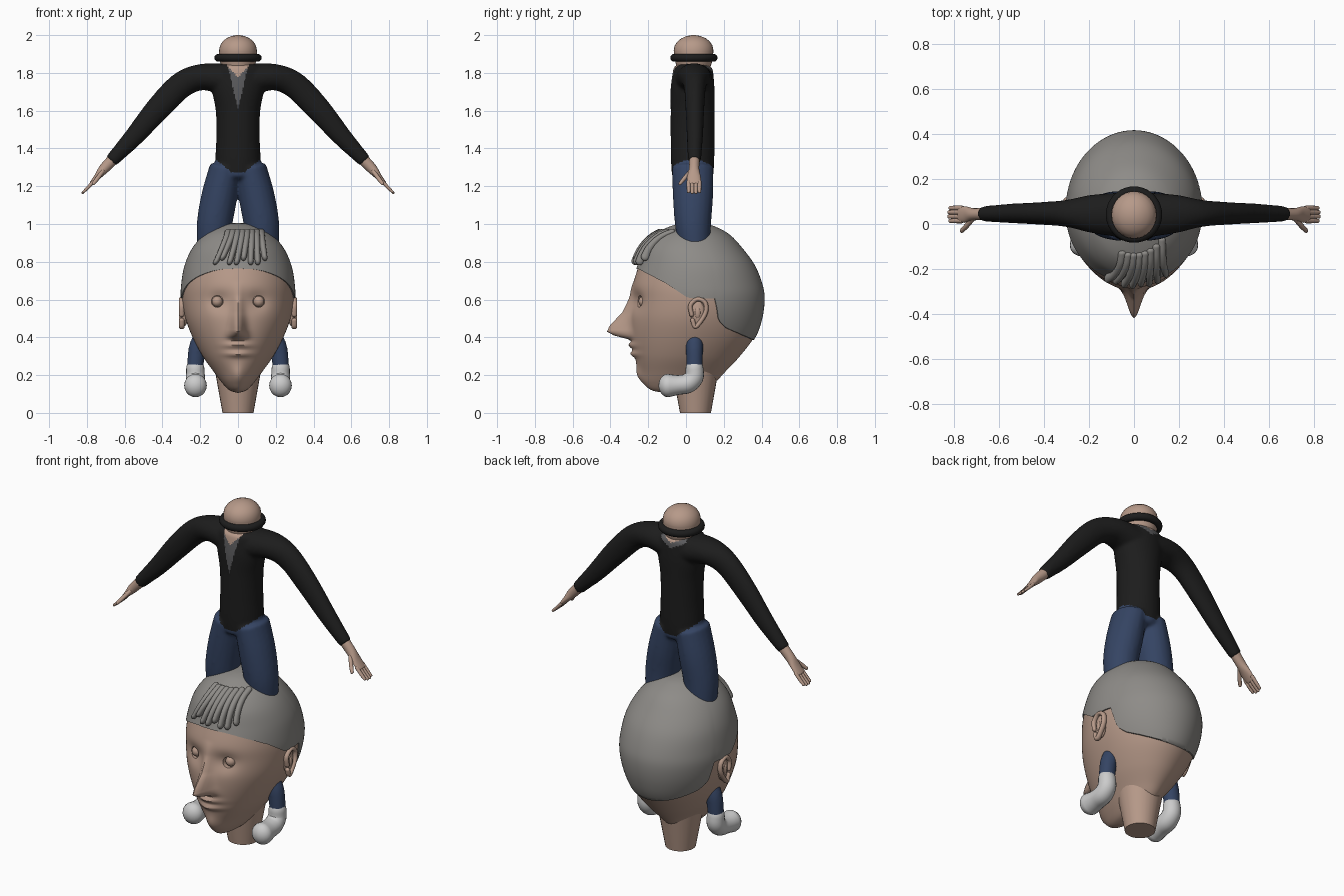
import bpy, bmesh, math
from mathutils import Vector

if "Cube" in bpy.data.objects:
    bpy.data.objects.remove(bpy.data.objects["Cube"])


def material(name, r, g, b):
    m = bpy.data.materials.new(name)
    m.use_nodes = True
    m.diffuse_color = (r, g, b, 1)
    node = m.node_tree.nodes["Principled BSDF"]
    node.inputs["Base Color"].default_value = (r, g, b, 1)
    node.inputs["Roughness"].default_value = 0.8
    return m


SKIN = material("skin", .47, .32, .25)
HAIR = material("grey_hair", .27, .26, .245)
SHIRT = material("black_shirt", .012, .012, .012)
PANTS = material("blue_trousers", .035, .058, .125)
SHOE = material("pale_shoe", .6, .6, .6)
GREY = material("grey_undershirt", .1, .1, .105)


def spline(keys, t):
    # Smooth value through a list of equal-length tuples
    n = len(keys) - 1
    i = min(int(t), n - 1)
    u = t - i
    a, b, c, d = (keys[min(max(j, 0), n)] for j in range(i - 1, i + 3))
    return [.5 * (2*q + (r-p)*u + (2*p - 5*q + 4*r - s)*u*u + (3*q - p - 3*r + s)*u**3)
            for p, q, r, s in zip(a, b, c, d)]


def gauss(v, s):
    return math.exp(-(v / s) ** 2)


def ramp(points, v):
    # Piecewise linear lookup
    for (a, p), (b, q) in zip(points, points[1:]):
        if v <= b:
            return p + (q - p) * max(0, (v - a) / (b - a))
    return points[-1][1]


def finish(bm, name, mat, angle=60):
    bmesh.ops.remove_doubles(bm, verts=bm.verts, dist=1e-5)
    bmesh.ops.recalc_face_normals(bm, faces=bm.faces)
    me = bpy.data.meshes.new(name)
    bm.to_mesh(me)
    bm.free()
    ob = bpy.data.objects.new(name, me)
    bpy.context.collection.objects.link(ob)
    me.materials.append(mat)
    smooth(ob, angle)
    return ob


def smooth(ob, angle=60):
    bpy.ops.object.select_all(action='DESELECT')
    ob.select_set(True)
    bpy.context.view_layer.objects.active = ob
    bpy.ops.object.shade_smooth_by_angle(angle=math.radians(angle))


def skin_rings(bm, rings):
    # Bridge closed rings of points and cap both ends
    vs = [[bm.verts.new(p) for p in ring] for ring in rings]
    n = len(vs[0])
    for lo, hi in zip(vs, vs[1:]):
        for i in range(n):
            bm.faces.new((lo[i], lo[(i+1) % n], hi[(i+1) % n], hi[i]))
    bm.faces.new(vs[0])
    bm.faces.new(vs[-1])


def tube(bm, keys, side=(0, 1, 0), mirror=1, cap=None, seg=20, steps=5):
    # Sweep an ellipse along keys (x, y, z, radius across, radius along side)
    side = Vector(side)
    n = (len(keys) - 1) * steps
    pts = [spline(keys, i / steps) for i in range(n + 1)]
    pos = [Vector(p[:3]) for p in pts]
    rows = []
    for i, p in enumerate(pts):
        tan = (pos[min(i+1, n)] - pos[max(i-1, 0)]).normalized()
        rows.append((pos[i], tan, p[3], p[4]))
    def rounded(row, sign):
        p, tan, ra, rb = row
        h = ra if cap is None else cap
        return [(p + tan*sign*h*math.sin(q), tan, ra*math.cos(q), rb*math.cos(q))
                for q in (.3, .6, .9, 1.2, 1.45)]
    rows = rounded(rows[0], -1)[::-1] + rows + rounded(rows[-1], 1)
    rings = []
    for p, tan, ra, rb in rows:
        nor = tan.cross(side).normalized()
        ring = []
        for k in range(seg):
            a = math.tau * k / seg
            v = p + side*rb*math.cos(a) + nor*ra*math.sin(a)
            ring.append((v.x * mirror, v.y, v.z))
        rings.append(ring)
    skin_rings(bm, rings)


def ball(bm, loc, size):
    vs = bmesh.ops.create_uvsphere(bm, u_segments=24, v_segments=16, radius=1)["verts"]
    bmesh.ops.scale(bm, vec=size, verts=vs)
    bmesh.ops.translate(bm, vec=loc, verts=vs)


# Large head: height, half width, front, back
HEAD = [(1, 0, .04, .04), (.997, .05, -.025, .095), (.982, .105, -.085, .15), (.94, .175, -.165, .225),
        (.87, .235, -.22, .29), (.78, .275, -.25, .355), (.68, .293, -.28, .395),
        (.6, .295, -.285, .407), (.5, .278, -.295, .395), (.4, .24, -.29, .36),
        (.3, .187, -.27, .285), (.22, .13, -.245, .21), (.16, .085, -.22, .15),
        (.12, .045, -.18, .07), (.105, 0, -.1, -.1)]
SEG = 144


def head_point(t, a, grow=1.0):
    z, w, f, b = spline(HEAD, t)
    c, d = (f + b) / 2, (b - f) / 2
    return Vector((w*grow*math.sin(a), c - d*grow*math.cos(a), z))


def face_relief(p):
    # Nose, brow, eye hollows, lips and chin pushed out of the front
    nose = ramp([(.385, 0), (.41, .09), (.43, .125), (.46, .11), (.53, .045), (.62, .014), (.7, 0)], p.z)
    width = ramp([(.4, .042), (.46, .034), (.6, .026)], p.z)
    out = nose * gauss(p.x, width)
    out -= .022 * gauss(abs(p.x) - .1, .06) * gauss(p.z - .59, .05)
    out += .022 * gauss(p.x, .065) * (gauss(p.z - .358, .016) + gauss(p.z - .312, .016))
    out += .02 * gauss(p.x, .04) * gauss(p.z - .2, .05)
    return p - Vector((0, out, 0))


bm = bmesh.new()
rings = []
for i in range((len(HEAD) - 1) * 10 + 1):
    ring = [head_point(i / 10, math.tau * k / SEG) for k in range(SEG)]
    rings.append([face_relief(p) if p.y < -.05 else p for p in ring])
skin_rings(bm, rings)
head = finish(bm, "large_head", SKIN)

# Eye holes with plain eyeballs
for s, label in ((1, "left"), (-1, "right")):
    bpy.ops.mesh.primitive_cylinder_add(vertices=28, radius=.031, depth=.09,
                                        location=(s*.11, -.25, .59), rotation=(math.pi/2, 0, 0))
    cutter = bpy.context.object
    mod = head.modifiers.new("eye_hole", 'BOOLEAN')
    mod.operation, mod.object = 'DIFFERENCE', cutter
    bpy.context.view_layer.objects.active = head
    bpy.ops.object.modifier_apply(modifier=mod.name)
    bpy.data.objects.remove(cutter)
    bm = bmesh.new()
    ball(bm, (s*.11, -.222, .59), (.029, .029, .029))
    finish(bm, label + "_eyeball", SKIN)
smooth(head, 50)

# Hair cap cut along the hairline
HAIRLINE = [(-.3, .775), (-.24, .76), (-.1, .685), (.01, .61), (.155, .605),
            (.17, .49), (.21, .45), (.37, .38), (.45, .37)]
ends = []
for k in range(SEG):
    t = 3.0
    p = head_point(t, math.tau * k / SEG)
    while p.z > ramp(HAIRLINE, p.y):
        t += .01
        p = head_point(t, math.tau * k / SEG)
    ends.append(t)
bm = bmesh.new()
rings = []
for i in range(52):
    u = min(i, 50) / 50
    grow = .96 if i == 51 else 1.035 - .01 * u
    rings.append([head_point(ends[k]*u, math.tau*k/SEG, grow) + Vector((0, 0, .006*(1-u)))
                  for k in range(SEG)])
skin_rings(bm, rings)
finish(bm, "hair_cap", HAIR)

# Swept fringe locks
bm = bmesh.new()
for k in range(8):
    x0, x1 = -.05 + .024*k, -.11 + .035*k
    last = 4.75 - .25 * (k % 3 == 1)
    keys = []
    for j in range(6):
        u = j / 5
        t = 2.6 + (last - 2.6) * u
        x = x0 + (x1 - x0) * u ** 1.5
        p = head_point(t, math.asin(x / spline(HEAD, t)[1]), 1.04)
        keys.append((p.x, p.y - .012*u, p.z, .014 + .008*u, .018 - .003*u))
    tube(bm, keys, side=(1, 0, 0), seg=12)
finish(bm, "fringe_locks", HAIR)

# Neck stump under the large head
bm = bmesh.new()
bmesh.ops.create_cone(bm, cap_ends=True, segments=28, radius1=.082, radius2=.125, depth=.24)
bmesh.ops.translate(bm, vec=(0, .05, .12), verts=bm.verts)
finish(bm, "neck_stump", SKIN, 40)

# Ears
for s, label in ((1, "left"), (-1, "right")):
    bm = bmesh.new()
    ball(bm, (s*.283, .062, .53), (.02, .038, .07))
    rim = [(.03, .52), (.024, .57), (.06, .602), (.1, .585), (.106, .54), (.085, .495), (.05, .455), (.035, .49)]
    tube(bm, [(.298, y, z, .012, .015) for y, z in rim], side=(1, 0, 0), mirror=s, seg=12)
    ball(bm, (s*.298, .062, .53), (.01, .015, .03))
    finish(bm, label + "_ear", SKIN)

# Body: trunk, arms and legs fused into one surface
TRUNK = [(0, .035, 1.26, .11, .115), (0, .035, 1.34, .115, .12), (0, .035, 1.46, .116, .115),
         (0, .035, 1.6, .116, .118), (0, .035, 1.72, .116, .14), (0, .038, 1.82, .105, .14)]
ARM = [(.06, .04, 1.765, .085, .1), (.19, .045, 1.778, .07, .085), (.3, .047, 1.735, .07, .06),
       (.42, .047, 1.615, .066, .05), (.55, .047, 1.463, .052, .043), (.67, .045, 1.335, .036, .034)]
LEG = [(.065, .035, 1.3, .085, .11), (.098, .037, 1.15, .095, .107), (.124, .037, 1, .094, .096),
       (.132, .045, .85, .085, .082), (.15, .045, .62, .07, .065), (.18, .045, .43, .05, .048),
       (.215, .045, .34, .047, .046), (.228, .045, .23, .043, .043)]
bm = bmesh.new()
tube(bm, TRUNK, side=(1, 0, 0), cap=.035, seg=32)
for s in (1, -1):
    tube(bm, ARM, mirror=s, cap=.005)
    tube(bm, LEG, mirror=s, cap=.01)
body = finish(bm, "clothed_body", SHIRT)
mod = body.modifiers.new("fuse", 'REMESH')
mod.mode, mod.voxel_size = 'VOXEL', .009
bpy.ops.object.modifier_apply(modifier=mod.name)
mod = body.modifiers.new("soften", 'SMOOTH')
mod.iterations = 8
bpy.ops.object.modifier_apply(modifier=mod.name)
for m in (PANTS, SKIN, GREY):
    if m.name not in body.data.materials:
        body.data.materials.append(m)
for f in body.data.polygons:
    x, y, z = abs(f.center.x), f.center.y, f.center.z
    f.material_index = 0
    if x < .3 and z < 1.275 + max(0, x - .035) * .8:
        f.material_index = 1
    elif y < .035 and z > 1.775 + x * 1.1 or y >= .035 and z > 1.815 + x * .4 and x < .08:
        f.material_index = 2
    elif y < .035 and z > 1.61 + x * 4.2 or y >= .035 and z > 1.785 + x * .5 and x < .08:
        f.material_index = 3
smooth(body, 80)

# Hands with fingers and thumb
for s, label in ((1, "left"), (-1, "right")):
    bm = bmesh.new()
    tube(bm, [(.66, .045, 1.345, .03, .028), (.71, .043, 1.292, .027, .027),
              (.745, .042, 1.25, .017, .036), (.775, .043, 1.215, .011, .036)], mirror=s, cap=.008)
    for k in range(4):
        y = .014 + .019 * k
        r = .012 if k in (1, 2) else .007
        tube(bm, [(.765, y, 1.225, .01, .011), (.795, y, 1.192, .009, .0105),
                  (.81 + r, y, 1.178 - r, .007, .009)], mirror=s, seg=10)
    tube(bm, [(.715, .025, 1.28, .012, .012), (.745, -.01, 1.24, .011, .012),
              (.765, -.03, 1.215, .009, .01)], side=(.7, .5, .5), mirror=s, seg=10)
    finish(bm, label + "_hand", SKIN)

# Shoes
for s, label in ((1, "left"), (-1, "right")):
    bm = bmesh.new()
    tube(bm, [(.226, .045, .235, .047, .048), (.225, .043, .19, .05, .05), (.224, .01, .157, .052, .053),
              (.224, -.04, .148, .052, .055), (.225, -.095, .145, .062, .06)],
         side=(1, 0, 0), mirror=s, cap=.05)
    finish(bm, label + "_shoe", SHOE)

# Small bald dome and rolled collar on top of the body
bm = bmesh.new()
tube(bm, [(0, .035, 1.8, .08, .075), (0, .04, 1.87, .1, .098), (0, .04, 1.92, .105, .1)],
     side=(1, 0, 0), cap=.08, seg=32)
finish(bm, "bald_dome", SKIN)
bpy.ops.mesh.primitive_torus_add(location=(0, .042, 1.88), major_radius=.104, minor_radius=.021,
                                 major_segments=40, minor_segments=14)
collar = bpy.context.object
collar.name = "rolled_collar"
collar.data.materials.append(SHIRT)
smooth(collar)
